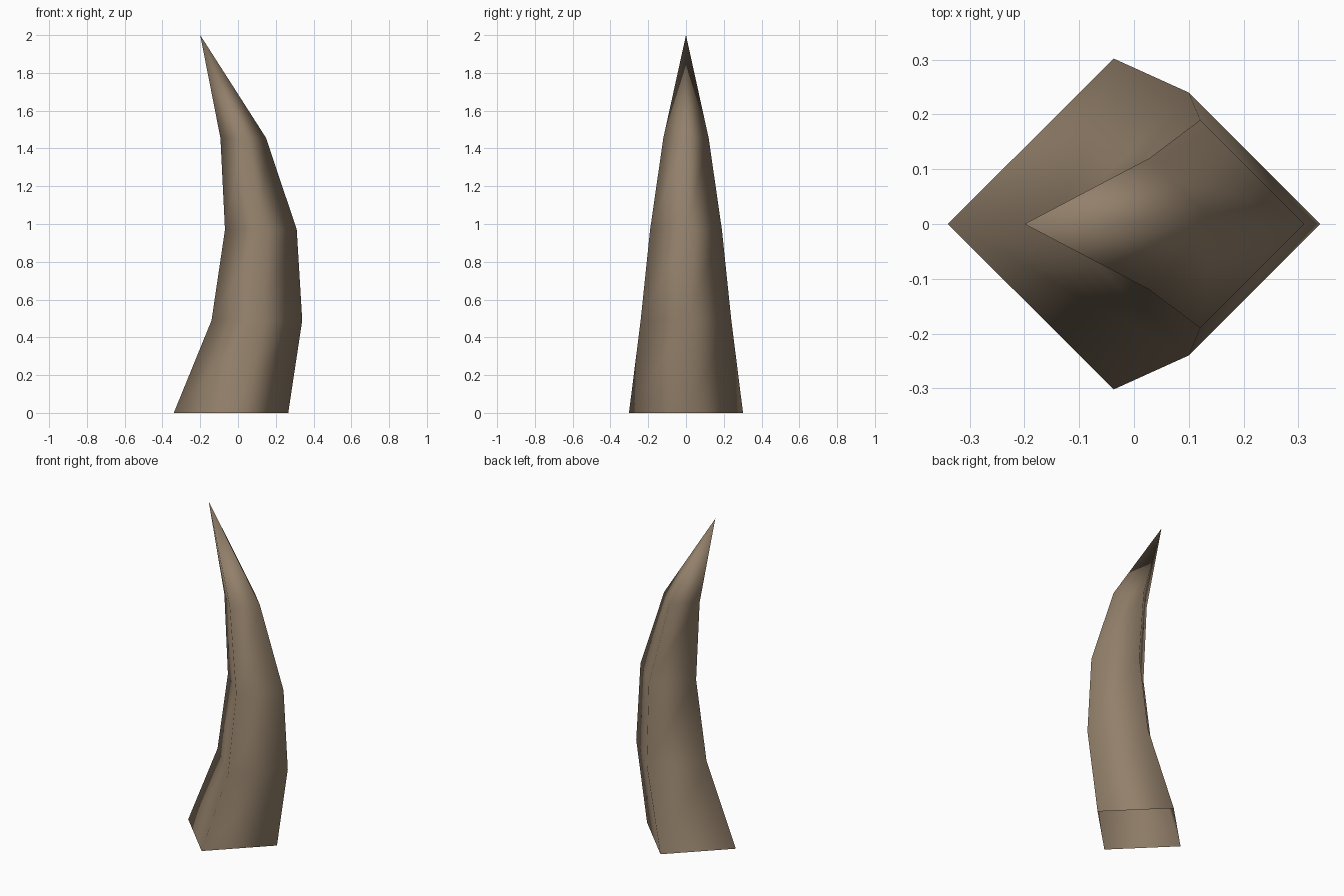
import bpy, bmesh

if "Cube" in bpy.data.objects:
    bpy.data.objects.remove(bpy.data.objects["Cube"])

# Horn: four-sided rings swept along a curved spine, open at the base
RINGS = [  # centre x, z, half width x, half width y
    (-0.037, 0.0, 0.303, 0.302),
    (0.10, 0.49, 0.24, 0.24),
    (0.121, 0.97, 0.19, 0.19),
    (0.028, 1.455, 0.121, 0.12),
]
TIP = (-0.20, 0.0, 2.0)

mat = bpy.data.materials.new("horn brown")
mat.diffuse_color = (0.29, 0.215, 0.145, 1)
mat.use_nodes = True
mat.node_tree.nodes["Principled BSDF"].inputs["Base Color"].default_value = mat.diffuse_color

bm = bmesh.new()
rings = []
for cx, z, wx, wy in RINGS:
    rings.append([bm.verts.new((cx + wx * a, wy * b, z))
                  for a, b in ((1, 0), (0, 1), (-1, 0), (0, -1))])
for lo, hi in zip(rings, rings[1:]):
    for i in range(4):
        j = (i + 1) % 4
        bm.faces.new((lo[i], lo[j], hi[j], hi[i]))

# Pointed tip
tip = bm.verts.new(TIP)
for i in range(4):
    bm.faces.new((rings[-1][i], rings[-1][(i + 1) % 4], tip))
for f in bm.faces:
    f.smooth = True

mesh = bpy.data.meshes.new("horn")
bm.to_mesh(mesh)
bm.free()
mesh.materials.append(mat)
horn = bpy.data.objects.new("horn", mesh)
bpy.context.collection.objects.link(horn)
